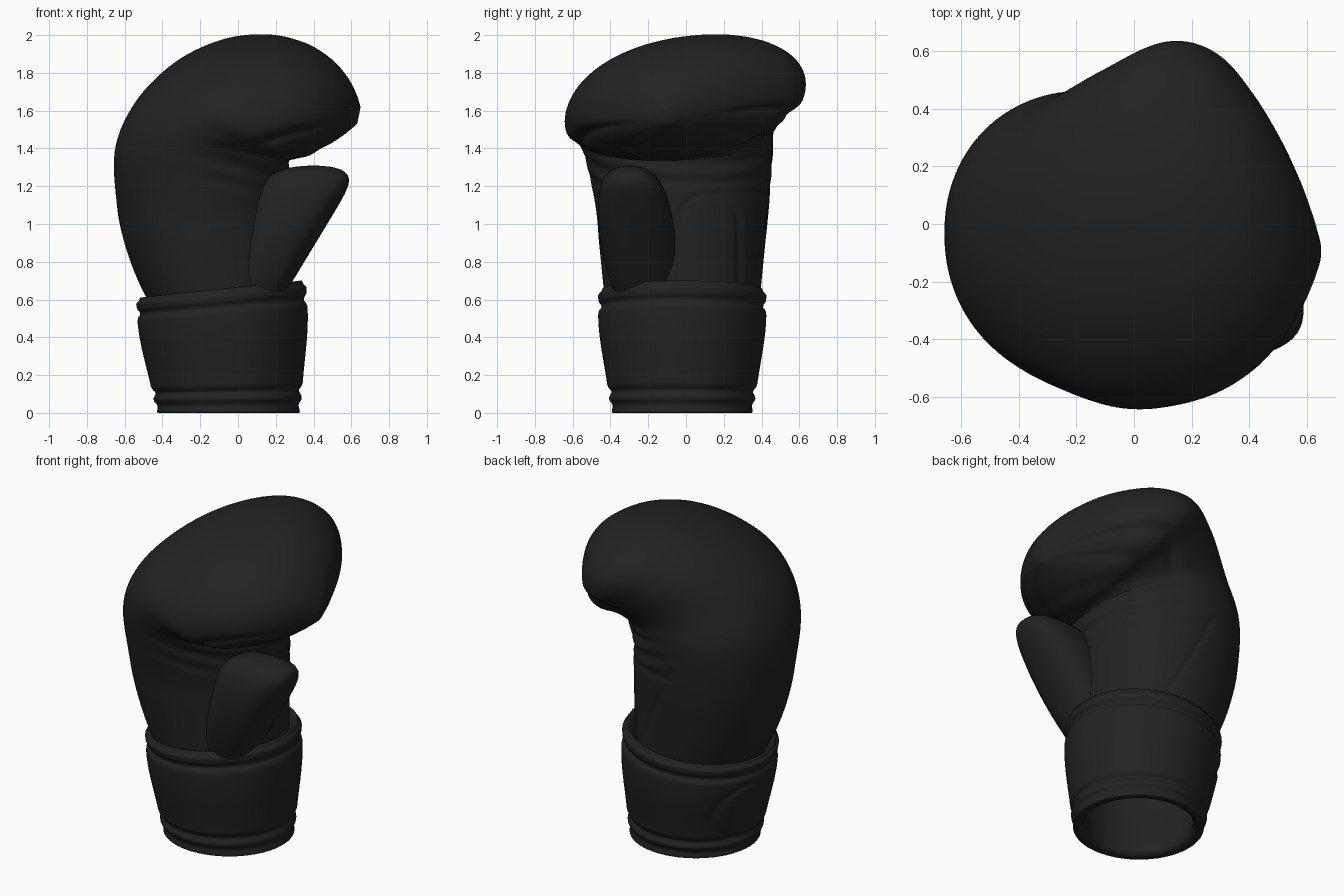
import bpy, bmesh
from math import sin, cos, pi, exp, hypot, sqrt
from mathutils import Vector

if "Cube" in bpy.data.objects:
    bpy.data.objects.remove(bpy.data.objects["Cube"])

black = bpy.data.materials.new("black_leather")
black.use_nodes = True
colour = (0.016, 0.016, 0.016, 1)
black.diffuse_color = colour
shader = black.node_tree.nodes["Principled BSDF"]
shader.inputs["Base Color"].default_value = colour
shader.inputs["Roughness"].default_value = 0.6


def spline(before, start, end, after, t):
    """Smooth interpolation between two sections, using their neighbours."""
    result = []
    for p, q, r, s in zip(before, start, end, after):
        slope_in, slope_out = (r - p) / 2, (s - q) / 2
        ease = t * t * (3 - 2 * t)
        result.append(q + (r - q) * ease + slope_in * t * (1 - t) ** 2
                      - slope_out * t * t * (1 - t))
    return result


def bump(distance, width):
    return exp(-(distance / width) ** 2)


def ramp(value, low, high):
    t = min(1, max(0, (value - low) / (high - low)))
    return t * t * (3 - 2 * t)


def signed_power(value, power):
    return abs(value) ** power * (1 if value > 0 else -1)


def loft(name, sections, sides, steps, squareness, dent=None):
    """Skin rounded sections: outer x, outer z, inner x, inner z, low y, high y, tilt."""
    last = len(sections) - 1
    bm = bmesh.new()
    rings = []
    for i in range(last * steps + 1):
        k = min(i // steps, last - 1)
        along = i / steps
        nearby = [sections[min(max(k + o, 0), last)] for o in (-1, 0, 1, 2)]
        outer_x, outer_z, inner_x, inner_z, low, high, tilt = spline(*nearby, along - k)
        centre = Vector((outer_x + inner_x, low + high, outer_z + inner_z)) / 2
        across = Vector((inner_x - outer_x, 0, inner_z - outer_z)) / 2
        depth = Vector((0, 1, tilt)) * (high - low) / 2
        ring = []
        for j in range(sides):
            angle = 2 * pi * j / sides
            offset = (across * signed_power(cos(angle), 2 / squareness)
                      + depth * signed_power(sin(angle), 2 / squareness))
            if dent:
                offset *= 1 - dent(centre + offset, along, cos(angle))
            ring.append(bm.verts.new(centre + offset))
        rings.append(ring)
    for lower, upper in zip(rings, rings[1:]):
        for j in range(sides):
            n = (j + 1) % sides
            bm.faces.new((lower[j], lower[n], upper[n], upper[j]))
    bm.faces.new(rings[0])
    bm.faces.new(rings[-1])
    bmesh.ops.recalc_face_normals(bm, faces=bm.faces)
    for face in bm.faces:
        face.smooth = True
    mesh = bpy.data.meshes.new(name)
    bm.to_mesh(mesh)
    bm.free()
    mesh.materials.append(black)
    bpy.context.collection.objects.link(bpy.data.objects.new(name, mesh))


def palm_section(z):
    outer_x = -0.65 + 0.4 * (1.25 - z) ** 2
    half = 0.35 + 0.1 * z
    return outer_x, z, 0.27, z, -0.02 - half, -0.02 + half, 0


def fist_section(t):
    """Fan of sections curling over from the knuckles to the fingertips."""
    angle = pi * (1 - 0.88 * t)
    rise = 0.595 * sin(angle)
    outer_x = 0.65 * cos(angle) + 0.2 * rise
    low = -0.54 - 0.1 * ramp(t, 0, 0.3) + 0.5 * max(0, (t - 0.3) / 0.7) ** 2.5
    high = 0.46 + 0.18 * ramp(t, 0.1, 0.5) - 0.69 * max(0, 2 * t - 1) ** 1.5
    return (outer_x, 1.4 + rise, 0.28 + 0.35 * t * t, 1.33 + 0.2 * t ** 3,
            low, high, 0.12 * ramp(t, 0, 0.4))


def thumb_section(t):
    z = 0.6 + 0.71 * t
    tip = max(sqrt(1 - t ** 14), 0.02)
    middle_x = 0.09 + 0.31 * t
    half_x = (0.14 + 0.12 * t) * tip
    middle_y = -0.22 - 0.08 * t
    half_y = (0.15 + 0.05 * sin(pi * t)) * tip
    return (middle_x - half_x, z, middle_x + half_x, z,
            middle_y - half_y, middle_y + half_y, 0)


def cuff_section(t, inset=0):
    """Flared wall with a tilted top and grooves beside the hem and binding rolls."""
    grooves = sum(bump(t - g, 0.03) for g in (0, 0.06, 0.17, 0.86))
    half = 0.39 + 0.06 * ramp(t, 0, 0.8) - 0.018 * grooves - 0.03 * ramp(t, 0.95, 1) - inset
    middle_x = -0.05 - 0.04 * t
    return (middle_x - half, 0.61 * t, middle_x + half, 0.7 * t,
            -0.015 - half, -0.025 + half, 0)


def body_dent(p, along, inward):
    # Padded fist lip and the folds beneath it
    fist = ramp(along, 4, 6) * (1 - ramp(along, 9, 13))
    dent = fist * (0.05 * bump(inward - 0.42, 0.09) + 0.03 * ramp(inward, 0.3, 0.6)
                   + 0.03 * bump(inward - 0.8, 0.06))
    # Palm creases
    crease = ramp(p.z, 1.1, 1.25) * (1 - ramp(p.z, 1.35, 1.45)) * ramp(inward, -0.3, 0.5)
    dent += 0.012 * crease * (1 + sin(60 * p.z + 14 * p.x + 3 * p.y))
    # Arched palm panel seam
    if inward > 0.2 and p.z < 1.2:
        arch = hypot(p.y - 0.12, max(0, p.z - 1)) - 0.16
        dent += 0.02 * bump(arch, 0.014)
    # Seams on the back side
    if p.y > 0.15 and p.z < 1.25:
        dent += 0.015 * bump(p.x + p.z / 2 - 0.4, 0.014)
        dent += 0.02 * bump(p.z - 1.17, 0.014) * ramp(p.x, -0.22, -0.18)
    return dent


def cuff_dent(p, along, inward):
    # Rounded end of the closing strap
    if p.x > -0.15:
        return 0
    edge = hypot(max(0, p.y - 0.1), p.z - 0.29) - 0.17
    return 0.025 * bump(edge, 0.02) * ramp(p.y, 0.02, 0.12)


# Hand and curled fist
palm = [palm_section(z) for z in (0.5, 0.7, 0.9, 1.1)]
fist = [fist_section(sin(pi * i / 20)) for i in range(11)]
loft("glove_body", palm + fist, 160, 16, 2.1, body_dent)

# Thumb
loft("thumb", [thumb_section(sin(pi * i / 20)) for i in range(11)], 64, 6, 2.6)

# Hollow wrist cuff: inner lining, outer wall, then the turned-in top
lining = [cuff_section(t, 0.06) for t in (0.8, 0.4, 0.05)]
wall = [cuff_section(i / 40) for i in range(41)]
loft("wrist_cuff", lining + wall + [cuff_section(0.9, 0.08)], 128, 3, 2, cuff_dent)
